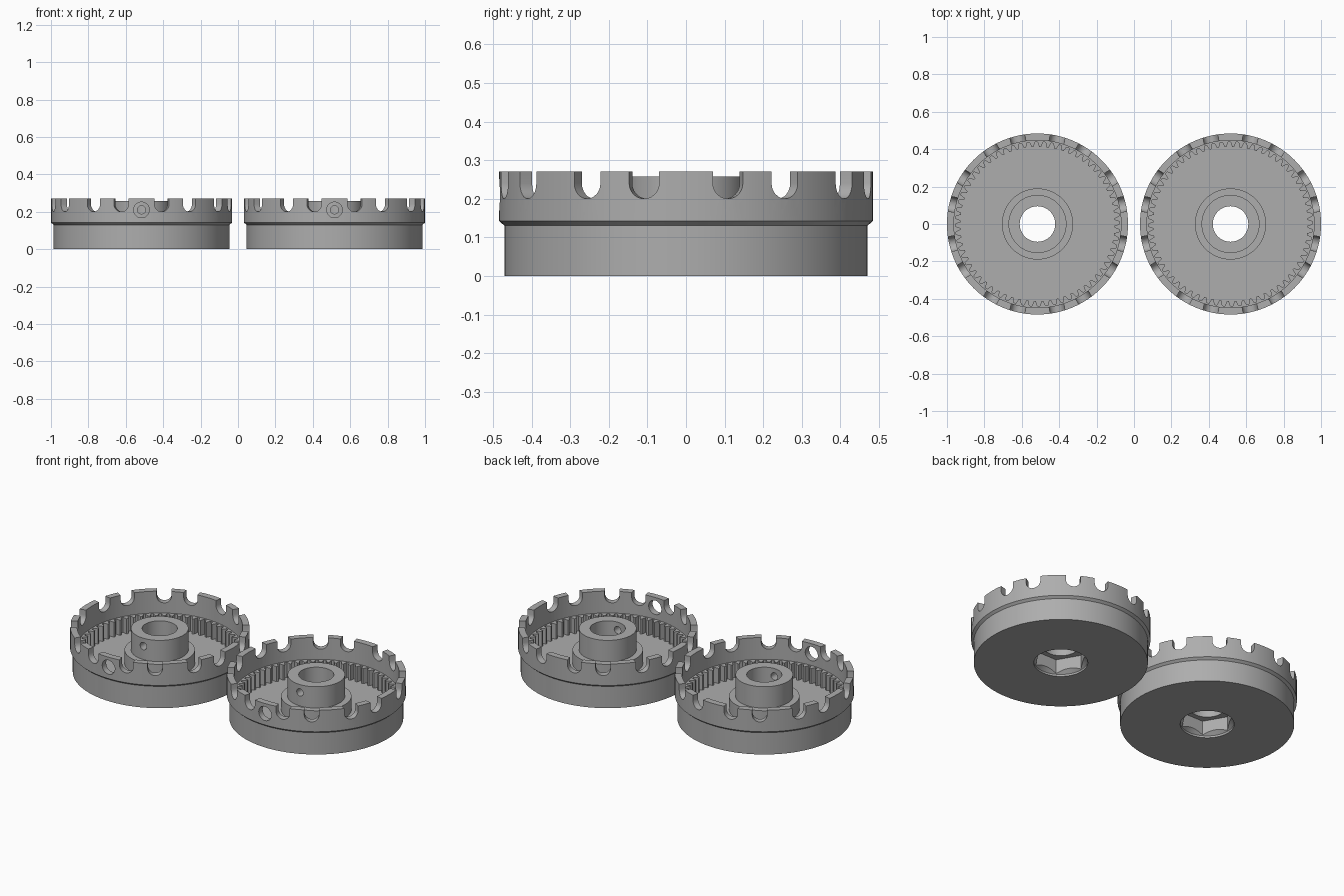
import bpy, bmesh
from math import pi, cos, sin, radians
from mathutils import Matrix, Vector

if "Cube" in bpy.data.objects:
    bpy.data.objects.remove(bpy.data.objects["Cube"])

SPACING = 0.516   # distance of each gear from the middle
RIM = 0.484
TEETH = 64

grey = bpy.data.materials.new("plain grey")
grey.use_nodes = True
colour = (0.42, 0.42, 0.42, 1)
grey.diffuse_color = colour
grey.node_tree.nodes["Principled BSDF"].inputs["Base Color"].default_value = colour


def make_object(name, bm):
    bmesh.ops.recalc_face_normals(bm, faces=bm.faces)
    mesh = bpy.data.meshes.new(name)
    bm.to_mesh(mesh)
    bm.free()
    mesh.materials.append(grey)
    obj = bpy.data.objects.new(name, mesh)
    bpy.context.collection.objects.link(obj)
    return obj


def lathe(name, profile, segments):
    """Spin a closed (radius, height) outline around z."""
    bm = bmesh.new()
    rings = []
    for i in range(segments):
        a = 2 * pi * i / segments
        rings.append([bm.verts.new((r * cos(a), r * sin(a), z)) for r, z in profile])
    n = len(profile)
    for i in range(segments):
        a, b = rings[i], rings[(i + 1) % segments]
        for j in range(n):
            k = (j + 1) % n
            bm.faces.new((a[j], b[j], b[k], a[k]))
    return make_object(name, bm)


def prism(bm, outline, start, end, matrix):
    """Extrude an (x, y) outline along local z, placed by a matrix."""
    low = [bm.verts.new(matrix @ Vector((x, y, start))) for x, y in outline]
    high = [bm.verts.new(matrix @ Vector((x, y, end))) for x, y in outline]
    n = len(outline)
    bm.faces.new(low[::-1])
    bm.faces.new(high)
    for i in range(n):
        j = (i + 1) % n
        bm.faces.new((low[i], low[j], high[j], high[i]))


def circle(radius, n):
    return [(radius * cos(2 * pi * i / n), radius * sin(2 * pi * i / n)) for i in range(n)]


def radial(angle, height):
    """Local z points outward at the angle, local y points up."""
    return (Matrix.Rotation(angle, 4, "Z") @ Matrix.Translation((0, 0, height))
            @ Matrix.Rotation(pi / 2, 4, "Z") @ Matrix.Rotation(pi / 2, 4, "X"))


# Solid body: stepped drum, floor, flange, hub and bore
body = lathe("gear_body", [
    (0.47, 0), (0.47, 0.13), (RIM, 0.142), (RIM, 0.27), (0.447, 0.27),
    (0.447, 0.05), (0.19, 0.05), (0.19, 0.13), (0.155, 0.13), (0.155, 0.257),
    (0.095, 0.257), (0.095, 0.06), (0.146, 0.012), (0.146, 0)], 96)

# Cutters: paired U notches, front access holes, hexagonal pocket
bm = bmesh.new()
w = 0.04
notch = [(w * cos(t), w * sin(t)) for t in [pi + pi * i / 12 for i in range(13)]]
notch += [(w, 0.2), (-w, 0.2)]
for k in range(8):
    for side in (-13, 13):
        prism(bm, notch, 0.35, 0.55, radial(radians(45 * k + side), 0.24))
front = radial(-pi / 2, 0.21)
prism(bm, circle(0.042, 24), 0.35, 0.55, front)
prism(bm, circle(0.022, 16), 0.05, 0.25, front)
prism(bm, circle(0.143, 6), -0.05, 0.1, Matrix.Identity(4))
cutter = make_object("cutter", bm)
cutter.hide_render = True

cut = body.modifiers.new("cuts", "BOOLEAN")
cut.operation = "DIFFERENCE"
cut.solver = "EXACT"
cut.object = cutter
graph = bpy.context.evaluated_depsgraph_get()
finished = bpy.data.meshes.new_from_object(body.evaluated_get(graph))
body.modifiers.clear()
body.data = finished
bpy.data.objects.remove(cutter)

# Inner tooth ring: tapered teeth pointing at the hub
bm = bmesh.new()
pattern = [(0.0, 0.439), (0.3, 0.439), (0.52, 0.413), (0.78, 0.413)]
columns = []
for i in range(TEETH):
    for part, r in pattern:
        a = 2 * pi * (i + part) / TEETH
        columns.append([bm.verts.new((q * cos(a), q * sin(a), z))
                        for q, z in ((r, 0.04), (r, 0.14), (0.455, 0.14), (0.455, 0.04))])
for i, a in enumerate(columns):
    b = columns[(i + 1) % len(columns)]
    for j in range(4):
        k = (j + 1) % 4
        bm.faces.new((a[j], b[j], b[k], a[k]))
ring = make_object("tooth_ring", bm)

# Smooth the drum, then place the matching pair
bpy.ops.object.select_all(action="DESELECT")
body.select_set(True)
bpy.context.view_layer.objects.active = body
bpy.ops.object.shade_smooth_by_angle(angle=radians(25))
for part in (body, ring):
    twin = part.copy()
    bpy.context.collection.objects.link(twin)
    base = part.name
    part.name, twin.name = "left_" + base, "right_" + base
    part.location.x = SPACING
    twin.location.x = -SPACING
